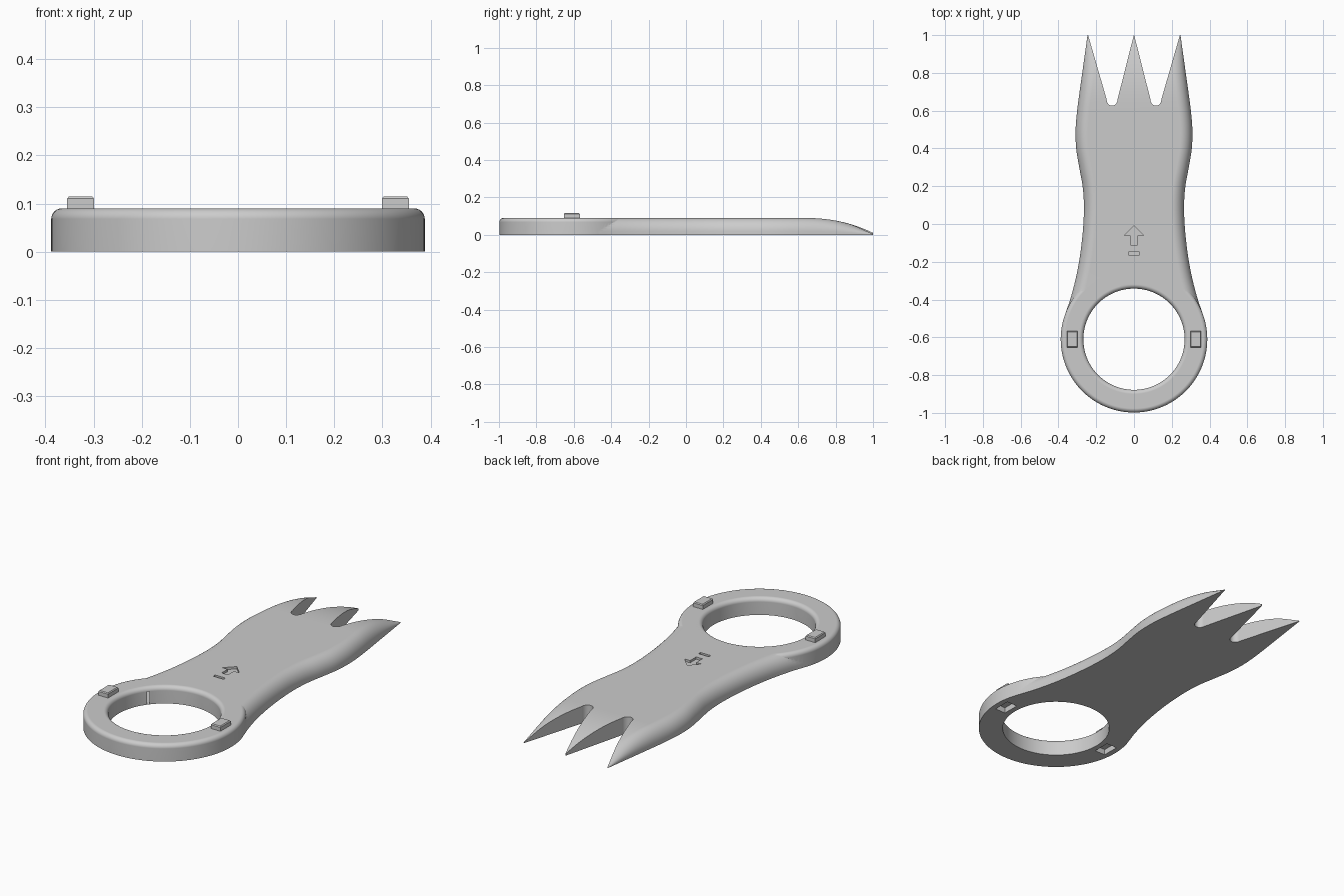
import bpy, bmesh
from math import sin, cos, pi

if "Cube" in bpy.data.objects:
    bpy.data.objects.remove(bpy.data.objects["Cube"], do_unlink=True)

grey = bpy.data.materials.new("plain grey")
grey.use_nodes = True
grey.diffuse_color = (0.6, 0.6, 0.6, 1)
grey.node_tree.nodes["Principled BSDF"].inputs["Base Color"].default_value = (0.6, 0.6, 0.6, 1)

TOP = 0.09
RING_Y = -0.61


def make(name, bm):
    bmesh.ops.recalc_face_normals(bm, faces=bm.faces)
    mesh = bpy.data.meshes.new(name)
    bm.to_mesh(mesh)
    bm.free()
    mesh.materials.append(grey)
    ob = bpy.data.objects.new(name, mesh)
    bpy.context.collection.objects.link(ob)
    return ob


def loft(name, rows):
    """Closed solid through matching rings of points."""
    bm = bmesh.new()
    rings = [[bm.verts.new(p) for p in row] for row in rows]
    for a, b in zip(rings, rings[1:]):
        for i in range(len(a)):
            j = (i + 1) % len(a)
            bm.faces.new((a[i], a[j], b[j], b[i]))
    bm.faces.new(rings[0])
    bm.faces.new(rings[-1])
    return make(name, bm)


def prism(name, outline, z0, z1):
    return loft(name, [[(x, y, z) for x, y in outline] for z in (z0, z1)])


def turned(name, profile, sides=128):
    """Solid of revolution about the ring centre."""
    return loft(name, [[(r * cos(2 * pi * i / sides), RING_Y + r * sin(2 * pi * i / sides), z)
                        for i in range(sides)] for r, z in profile])


def combine(target, tool, operation):
    bpy.context.view_layer.objects.active = target
    mod = target.modifiers.new("combine", 'BOOLEAN')
    mod.operation, mod.solver, mod.object = operation, 'EXACT', tool
    bpy.ops.object.modifier_apply(modifier=mod.name)
    bpy.data.objects.remove(tool, do_unlink=True)


def box(cx, cy, hx, hy):
    return [(cx - hx, cy - hy), (cx + hx, cy - hy), (cx + hx, cy + hy), (cx - hx, cy + hy)]


# Handle: half widths every 0.1 from the ring to the fork tips
WIDTHS = [.38, .37, .338, .311, .291, .277, .268, .265, .272,
          .29, .306, .309, .301, .288, .274, .26, .246]


def half_width(y):
    u = (y + 0.6) * 10
    i = max(0, min(int(u), len(WIDTHS) - 2))
    t = u - i
    p1, p2 = WIDTHS[i], WIDTHS[i + 1]
    p0 = WIDTHS[max(i - 1, 0)]
    p3 = WIDTHS[i + 2] if i + 2 < len(WIDTHS) else 2 * p2 - p1
    return p1 + t / 2 * (p2 - p0 + t * (2 * p0 - 5 * p1 + 4 * p2 - p3 + t * (3 * (p1 - p2) + p3 - p0)))


def section(y):
    t = max(0, (y - 0.62) / 0.38)
    h = TOP - 0.08 * t ** 2.3
    w, r, rz = half_width(y), 0.065, h * 0.8
    side = [(w, 0)] + [(w - r + r * cos(a), h - rz + rz * sin(a))
                       for a in [pi / 2 * k / 10 for k in range(11)]]
    return [(x, y, z) for x, z in side] + [(-x, y, z) for x, z in reversed(side)]


body = loft("fork_handle", [section(-0.6 + 0.02 * i) for i in range(81)])

# Ring with a small rounded rim, joined to the handle
R, F = 0.388, 0.022
fillet = [pi / 2 * k / 6 for k in range(7)]
rim = [(R, 0)] + [(R - F + F * cos(a), TOP - F + F * sin(a)) for a in fillet]
combine(body, turned("ring", rim), 'UNION')

# Finger hole with a rounded upper edge
hole = [(0.268, -0.1)] + [(0.268 + F - F * cos(a), TOP - F + F * sin(a)) for a in fillet]
combine(body, turned("hole_cutter", hole + [(0.268 + F, 0.2)]), 'DIFFERENCE')

for s in (-1, 1):
    # Gap between tines
    arc = [(0.116 - 0.029 * cos(a), 0.66 - 0.034 * sin(a)) for a in [pi * k / 12 for k in range(13)]]
    gap = [(0.001, 1.1), (0.001, 1.0)] + arc + [(0.243, 1.0), (0.243, 1.1)]
    combine(body, prism("gap_cutter", [(s * x, y) for x, y in gap], -0.1, 0.2), 'DIFFERENCE')
    # Socket under the ring
    combine(body, prism("socket_cutter", box(s * 0.327, RING_Y, 0.031, 0.046), -0.1, 0.03), 'DIFFERENCE')
    # Locating peg with chamfered top
    levels = [(0.08, 0), (0.11, 0), (0.115, 0.004)]
    peg = loft("left_peg" if s > 0 else "right_peg",
               [[(x, y, z) for x, y in box(s * 0.327, RING_Y, 0.028 - c, 0.043 - c)] for z, c in levels])

# Engraved direction arrow and dash
half = [(0.018, -0.11), (0.018, -0.06), (0.05, -0.06), (0, -0.01)]
arrow = half + [(-x, y) for x, y in reversed(half[:-1])]
for shape in (arrow, box(0, -0.155, 0.03, 0.008)):
    combine(body, prism("mark_cutter", shape, TOP - 0.012, 0.2), 'DIFFERENCE')

# Smooth curved sides, crisp edges
bpy.ops.object.select_all(action='DESELECT')
body.select_set(True)
bpy.context.view_layer.objects.active = body
bpy.ops.object.shade_smooth_by_angle(angle=0.6)
weighted = body.modifiers.new("weighted_normals", 'WEIGHTED_NORMAL')
weighted.keep_sharp = True
